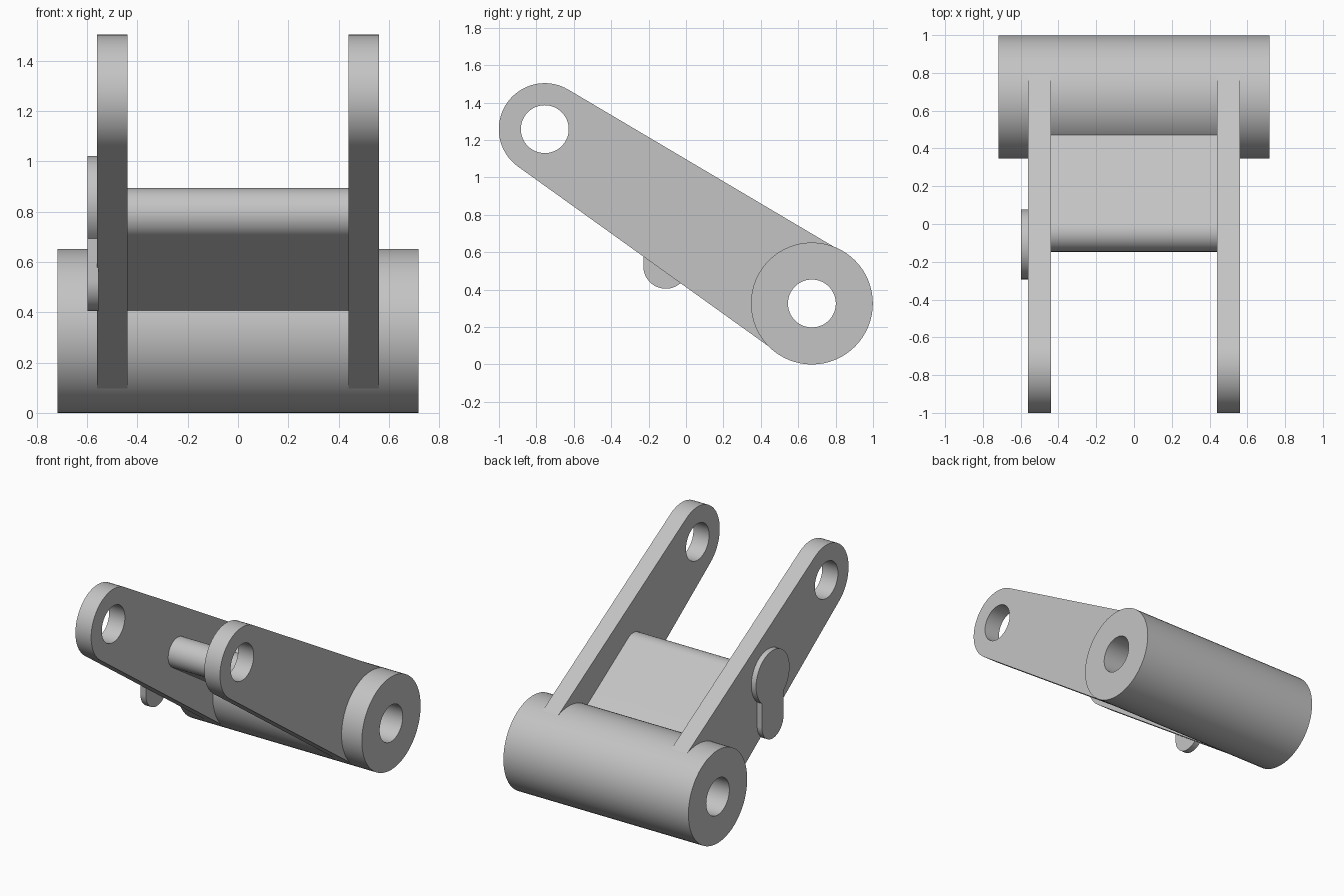
import bpy, bmesh
from math import sin, cos, asin, atan2, hypot, radians, pi
from mathutils import Matrix

if "Cube" in bpy.data.objects:
    bpy.data.objects.remove(bpy.data.objects["Cube"], do_unlink=True)

# Single plain grey finish
grey = bpy.data.materials.new("plain grey")
grey.use_nodes = True
colour = (0.55, 0.55, 0.55, 1)
grey.diffuse_color = colour
grey.node_tree.nodes["Principled BSDF"].inputs["Base Color"].default_value = colour


def arc(centre, r, a0, a1, n=32):
    """Points of an arc in the (y, z) plane."""
    steps = [a0 + (a1 - a0) * i / n for i in range(n + 1)]
    return [(centre[0] + r * cos(a), centre[1] + r * sin(a)) for a in steps]


def circle(centre, r):
    return arc(centre, r, 0, 2 * pi, 64)[:-1]


def belt(c0, r0, c1, r1):
    """Outline wrapped tightly around two circles."""
    dy, dz = c1[0] - c0[0], c1[1] - c0[1]
    along = atan2(dz, dy)
    side = pi / 2 + asin((r1 - r0) / hypot(dy, dz))
    return (arc(c0, r0, along + side, along + 2 * pi - side)
            + arc(c1, r1, along - side, along + side))


def slab(name, loops, x0, x1):
    """Extrude a (y, z) outline with holes from x0 to x1."""
    curve = bpy.data.curves.new(name, "CURVE")
    curve.dimensions = "2D"
    curve.fill_mode = "BOTH"
    curve.extrude = (x1 - x0) / 2
    for points in loops:
        spline = curve.splines.new("POLY")
        spline.points.add(len(points) - 1)
        for p, (y, z) in zip(spline.points, points):
            p.co = (y, z, 0, 1)
        spline.use_cyclic_u = True
    obj = bpy.data.objects.new(name, curve)
    bpy.context.collection.objects.link(obj)
    bpy.ops.object.select_all(action="DESELECT")
    obj.select_set(True)
    bpy.context.view_layer.objects.active = obj
    bpy.ops.object.convert(target="MESH")
    obj = bpy.context.object
    # Local x, y, z become world y, z, x
    obj.data.transform(Matrix(((0, 0, 1, (x0 + x1) / 2), (1, 0, 0, 0),
                               (0, 1, 0, 0), (0, 0, 0, 1))))
    bm = bmesh.new()
    bm.from_mesh(obj.data)
    bmesh.ops.remove_doubles(bm, verts=bm.verts, dist=1e-4)
    bmesh.ops.recalc_face_normals(bm, faces=bm.faces)
    bm.to_mesh(obj.data)
    bm.free()
    obj.data.materials.clear()
    obj.data.materials.append(grey)
    bpy.ops.object.shade_smooth_by_angle(angle=radians(30))
    return obj


pivot, tip = (0.673, 0.326), (-0.755, 1.258)
bore = 0.128

# Pivot barrel with a through bore
slab("pivot_barrel", [circle(pivot, 0.326), circle(pivot, bore)], -0.718, 0.718)

# Pair of tapered arms, bored at both ends
for name, x in (("left_arm", 0.5), ("right_arm", -0.5)):
    slab(name, [belt(tip, 0.246, pivot, 0.321), circle(tip, bore), circle(pivot, bore)],
         x - 0.061, x + 0.061)

# Round-nosed web between the arms, ending inside the barrel wall
nose, r = (-0.043, 0.79), 0.104
a = atan2(pivot[1] - nose[1], pivot[0] - nose[0])
root = (pivot[0] - 0.2 * cos(a), pivot[1] - 0.2 * sin(a))
web = arc(nose, r, a + pi / 2, a + 3 * pi / 2)
web += [(root[0] + s * r * sin(a), root[1] - s * r * cos(a)) for s in (1, -1)]
slab("cross_web", [web], -0.45, 0.45)

# Keyhole-shaped tab on the outside of the right arm
disc, tail = (-0.108, 0.836), (-0.108, 0.525)
half = asin(0.12 / 0.186)
tab = arc(disc, 0.186, half - pi / 2, 3 * pi / 2 - half) + arc(tail, 0.12, pi, 2 * pi)
slab("keyhole_tab", [tab], -0.598, -0.555)
